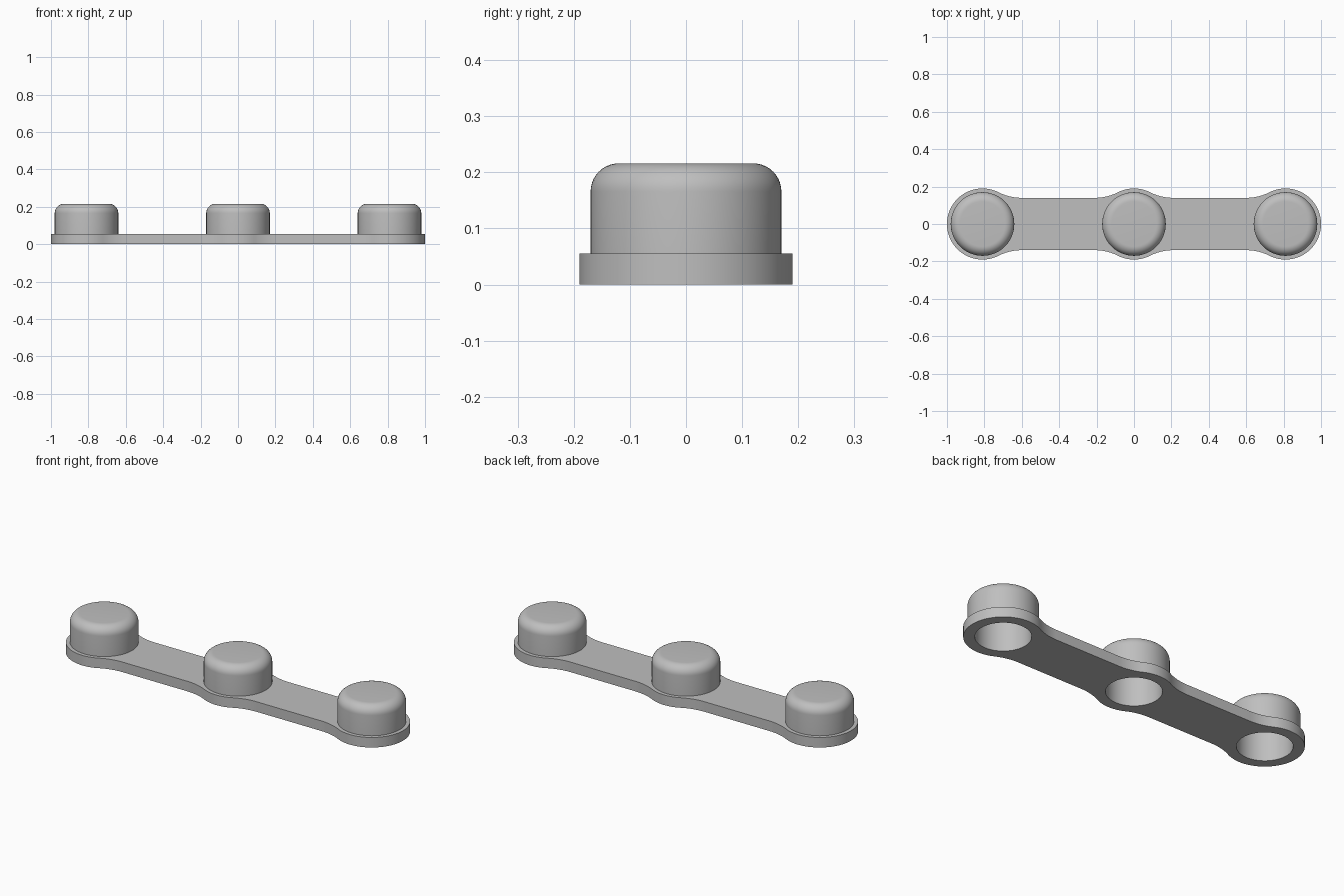
import bpy, bmesh, math

if "Cube" in bpy.data.objects:
    bpy.data.objects.remove(bpy.data.objects["Cube"])

R_END, X_END = 0.19, 0.81        # lobe radius and spacing
NECK, FLARE, DX = 0.14, 0.276, 0.21  # neck half width, concave flare radius, flare offset
THICK, TOP = 0.055, 0.216
R_OUT, R_IN = 0.17, 0.135
SEG = 72

grey = bpy.data.materials.new("light grey")
grey.diffuse_color = (0.52, 0.52, 0.52, 1)
grey.use_nodes = True
grey.node_tree.nodes["Principled BSDF"].inputs["Base Color"].default_value = grey.diffuse_color


def arc(cx, cy, r, a0, a1, n):
    return [(cx + r * math.cos(a0 + (a1 - a0) * i / n),
             cy + r * math.sin(a0 + (a1 - a0) * i / n)) for i in range(n + 1)]


def finish(obj):
    obj.data.materials.clear()
    obj.data.materials.append(grey)
    bpy.ops.object.select_all(action='DESELECT')
    obj.select_set(True)
    bpy.context.view_layer.objects.active = obj
    bpy.ops.object.shade_smooth_by_angle(angle=math.radians(30))


# Base plate outline: one quarter, then mirrored twice
t = math.atan2(NECK + FLARE, DX)
up = math.pi / 2
quarter = arc(0, 0, R_END, up, t, 6)
quarter += arc(DX, NECK + FLARE, FLARE, t - math.pi, -up, 10)[1:]
quarter += arc(X_END - DX, NECK + FLARE, FLARE, -up, -t, 10)
quarter += arc(X_END, 0, R_END, math.pi - t, 0, 32)[1:]
half = quarter + [(x, -y) for x, y in quarter[-2::-1]]
outline = half + [(-x, y) for x, y in half[-2:0:-1]]

# Base plate: filled flat curve with three round holes, extruded
curve = bpy.data.curves.new("base_plate", 'CURVE')
curve.dimensions = '2D'
curve.fill_mode = 'BOTH'
curve.extrude = THICK / 2
loops = [outline] + [arc(x, 0, R_IN, 0, 2 * math.pi, SEG)[:-1] for x in (-X_END, 0, X_END)]
for pts in loops:
    s = curve.splines.new('POLY')
    s.points.add(len(pts) - 1)
    for p, (x, y) in zip(s.points, pts):
        p.co = (x, y, 0, 1)
    s.use_cyclic_u = True
plate = bpy.data.objects.new("base_plate", curve)
bpy.context.collection.objects.link(plate)
bpy.context.view_layer.objects.active = plate
plate.select_set(True)
bpy.ops.object.convert(target='MESH')
plate = bpy.context.view_layer.objects.active
bm = bmesh.new()
bm.from_mesh(plate.data)
bmesh.ops.remove_doubles(bm, verts=bm.verts, dist=1e-5)
bmesh.ops.translate(bm, verts=bm.verts, vec=(0, 0, THICK / 2))
bmesh.ops.recalc_face_normals(bm, faces=bm.faces)
bm.to_mesh(plate.data)
bm.free()
finish(plate)

# Hollow round caps: lathed profile with rounded shoulder inside and out
FIL, WALL = 0.05, R_OUT - R_IN
profile = [(R_OUT, THICK)] + arc(R_OUT - FIL, TOP - FIL, FIL, 0, up, 10) + [(0, TOP)]
profile += [(0, TOP - WALL)]
profile += arc(R_OUT - FIL, TOP - FIL, FIL - WALL, up, 0, 5) + [(R_IN, THICK)]


def cap(name, x):
    bm = bmesh.new()
    vs = [bm.verts.new((r, 0, z)) for r, z in profile]
    for i, (a, b) in enumerate(zip(vs, vs[1:])):
        if profile[i][0] or profile[i + 1][0]:
            bm.edges.new((a, b))
    bmesh.ops.spin(bm, geom=bm.verts[:] + bm.edges[:], cent=(0, 0, 0), axis=(0, 0, 1),
                   angle=2 * math.pi, steps=SEG)
    bmesh.ops.remove_doubles(bm, verts=bm.verts, dist=1e-5)
    # Close the rim against the plate so the normals are consistent
    rim = [e for e in bm.edges if e.is_boundary]
    bmesh.ops.bridge_loops(bm, edges=rim)
    bmesh.ops.recalc_face_normals(bm, faces=bm.faces)
    me = bpy.data.meshes.new(name)
    bm.to_mesh(me)
    bm.free()
    obj = bpy.data.objects.new(name, me)
    obj.location.x = x
    bpy.context.collection.objects.link(obj)
    finish(obj)


for name, x in (("left_cap", -X_END), ("middle_cap", 0), ("right_cap", X_END)):
    cap(name, x)
